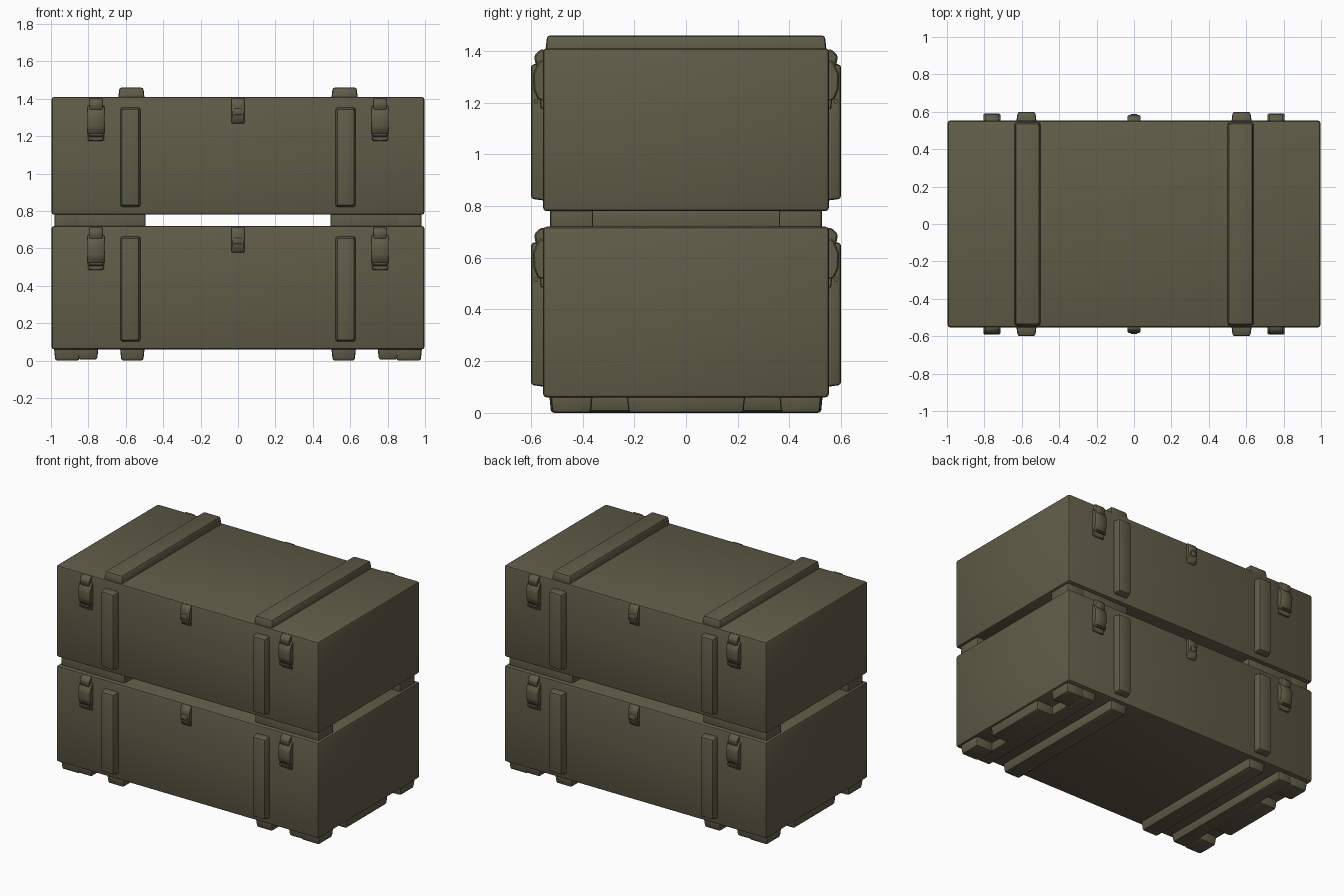
import bpy, bmesh, math
from mathutils import Matrix, Vector

if "Cube" in bpy.data.objects:
    bpy.data.objects.remove(bpy.data.objects["Cube"])

olive = bpy.data.materials.new("olive drab paint")
olive.diffuse_color = (0.117, 0.107, 0.065, 1)
olive.use_nodes = True
olive.node_tree.nodes["Principled BSDF"].inputs["Base Color"].default_value = olive.diffuse_color


def finish(name, bm, bevel, segments=2):
    """Round the edges and turn the bmesh into a smooth-shaded object."""
    if bevel:
        bmesh.ops.bevel(bm, geom=bm.edges[:], offset=bevel, segments=segments,
                        profile=0.5, affect='EDGES', clamp_overlap=True)
    bmesh.ops.recalc_face_normals(bm, faces=bm.faces[:])
    me = bpy.data.meshes.new(name)
    bm.to_mesh(me)
    bm.free()
    me.materials.append(olive)
    ob = bpy.data.objects.new(name, me)
    bpy.context.collection.objects.link(ob)
    bpy.ops.object.select_all(action='DESELECT')
    ob.select_set(True)
    bpy.context.view_layer.objects.active = ob
    bpy.ops.object.shade_smooth_by_angle(angle=math.radians(40))
    return ob


def block(name, x, y, z, bevel=0.01, taper=0.0, side=None):
    """Box from three ranges; the face towards 'side' is drawn in by taper."""
    bm = bmesh.new()
    bmesh.ops.create_cube(bm, size=1)
    size = Vector((x[1] - x[0], y[1] - y[0], z[1] - z[0]))
    mid = Vector((sum(x), sum(y), sum(z))) / 2
    for v in bm.verts:
        out = side is not None and v.co.dot(Vector(side)) > 0
        for i in range(3):
            sign = 1 if v.co[i] > 0 else -1
            inset = taper if out and not side[i] else 0
            v.co[i] = mid[i] + sign * (size[i] / 2 - inset)
    return finish(name, bm, bevel)


def span(sign, a, b):
    """Range a..b, mirrored when sign is negative."""
    return (a, b) if sign > 0 else (-b, -a)


def side_profile(name, cx, width, s, pts, bevel=0.006):
    """Fitting on the long face: a (depth, height) outline drawn across x."""
    bm = bmesh.new()
    face = bm.faces.new([bm.verts.new((cx - width / 2, s * d, h)) for d, h in pts])
    ext = bmesh.ops.extrude_face_region(bm, geom=[face])
    bmesh.ops.translate(bm, vec=(width, 0, 0),
                        verts=[g for g in ext['geom'] if isinstance(g, bmesh.types.BMVert)])
    return finish(name, bm, bevel, 1)


def latch_ring(name, cx, s, z):
    """Small wire loop under a latch."""
    bm = bmesh.new()
    bmesh.ops.create_cone(bm, cap_ends=True, segments=8, radius1=0.009,
                          radius2=0.009, depth=0.075,
                          matrix=Matrix.Translation((cx, s * 0.58, z)) @ Matrix.Rotation(math.pi / 2, 4, 'Y'))
    return finish(name, bm, 0)


for label, z0, z1 in (("lower", 0.06, 0.72), ("upper", 0.78, 1.41)):
    # Crate body
    block(label + "_crate", (-0.997, 0.997), (-0.553, 0.553), (z0, z1), 0.014)
    for s in (-1, 1):
        # Vertical straps on the long faces
        for sx in (-1, 1):
            block(label + "_strap", span(sx, 0.52, 0.63), span(s, 0.54, 0.60),
                  (z0 + 0.04, z1 - 0.055), 0.012, 0.008, (0, s, 0))
            # Toggle latches: hinge plate, lever, wire loop and catch
            cx = sx * 0.76
            side_profile(label + "_latch_hinge", cx, 0.07, s,
                         [(0.545, z1 - 0.005), (0.565, z1 - 0.005), (0.588, z1 - 0.03),
                          (0.580, z1 - 0.07), (0.545, z1 - 0.08)])
            side_profile(label + "_latch_lever", cx, 0.09, s,
                         [(0.545, z1 - 0.045), (0.570, z1 - 0.05), (0.592, z1 - 0.10),
                          (0.590, z1 - 0.16), (0.572, z1 - 0.20), (0.545, z1 - 0.205)])
            side_profile(label + "_latch_catch", cx, 0.085, s,
                         [(0.545, z1 - 0.19), (0.566, z1 - 0.19), (0.562, z1 - 0.235),
                          (0.545, z1 - 0.235)], 0.004)
            latch_ring(label + "_latch_loop", cx, s, z1 - 0.205)
        # Central hasp
        side_profile(label + "_hasp", 0, 0.07, s,
                     [(0.545, z1 - 0.005), (0.565, z1 - 0.005), (0.582, z1 - 0.04),
                      (0.580, z1 - 0.10), (0.565, z1 - 0.14), (0.545, z1 - 0.145)])
        side_profile(label + "_hasp_knob", 0, 0.04, s,
                     [(0.57, z1 - 0.06), (0.588, z1 - 0.065), (0.588, z1 - 0.095),
                      (0.57, z1 - 0.10)], 0.004)

for sx in (-1, 1):
    # Battens across the lid
    block("lid_batten", span(sx, 0.498, 0.642), (-0.545, 0.545), (1.39, 1.46),
          0.012, 0.008, (0, 0, 1))
    # Battens and rails under the lower crate
    block("bottom_batten", span(sx, 0.498, 0.632), (-0.53, 0.53), (0, 0.08),
          0.012, 0.008, (0, 0, -1))
    block("bottom_rail", span(sx, 0.745, 0.86), (-0.525, 0.525), (0.005, 0.08),
          0.012, 0.008, (0, 0, -1))
    # Spacer between the crates
    block("spacer", span(sx, 0.495, 0.86), (-0.525, 0.525), (0.70, 0.80), 0.008)
    # Centre foot on each end
    block("end_foot", span(sx, 0.84, 0.985), (-0.23, 0.23), (0, 0.08),
          0.012, 0.008, (0, 0, -1))
    # Corner feet
    for sy in (-1, 1):
        block("corner_foot", span(sx, 0.84, 0.985), span(sy, 0.36, 0.525), (0, 0.08),
              0.012, 0.008, (0, 0, -1))
        block("spacer_foot", span(sx, 0.84, 0.98), span(sy, 0.36, 0.525), (0.70, 0.80), 0.008)
